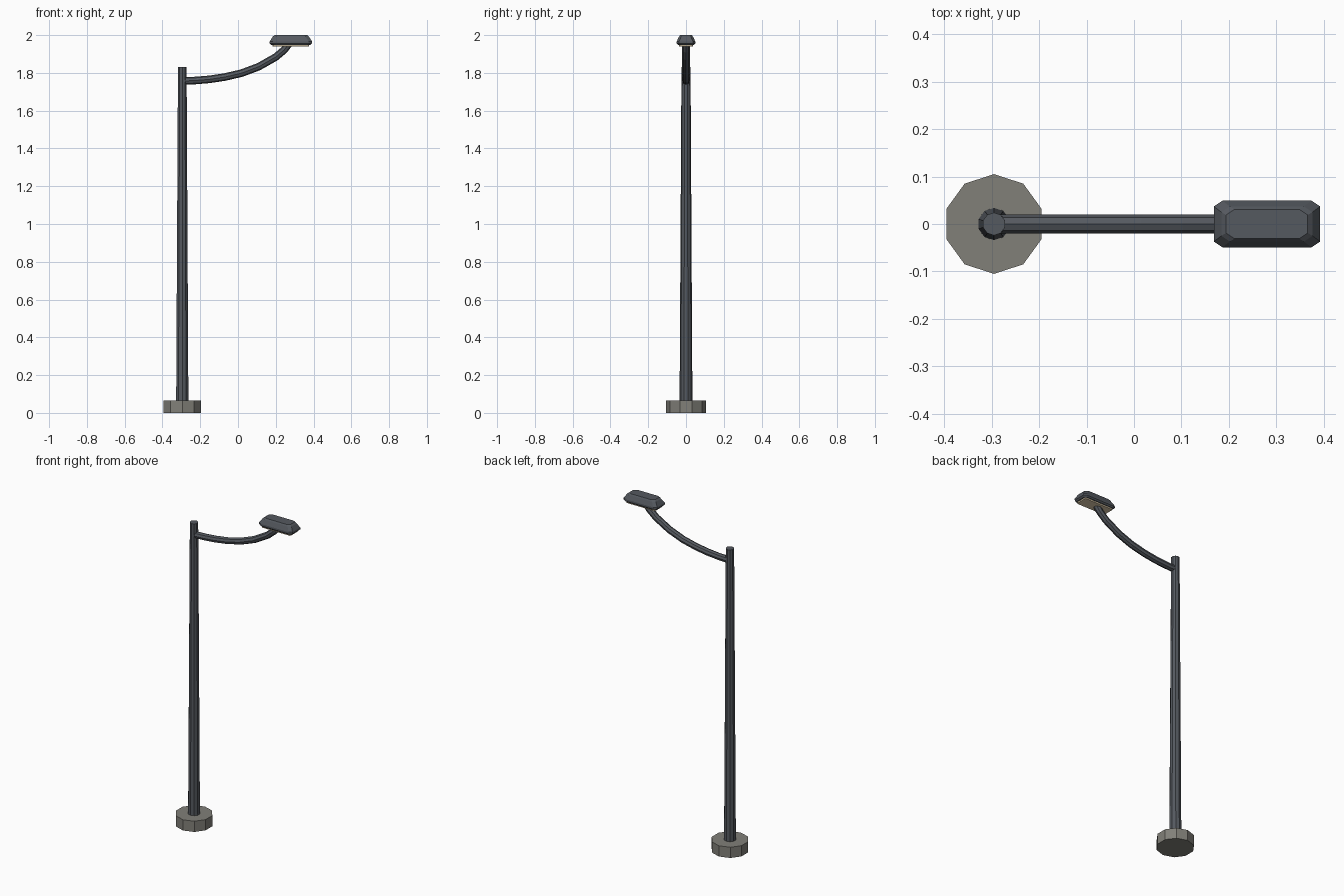
import bpy, bmesh
from math import sin, cos, pi
from mathutils import Vector

if "Cube" in bpy.data.objects:
    bpy.data.objects.remove(bpy.data.objects["Cube"])


def material(name, rgb):
    m = bpy.data.materials.new(name)
    m.diffuse_color = (*rgb, 1)
    m.use_nodes = True
    m.node_tree.nodes["Principled BSDF"].inputs["Base Color"].default_value = m.diffuse_color
    return m


METAL = material("dark_metal", (0.09, 0.1, 0.115))
CONCRETE = material("concrete", (0.22, 0.215, 0.19))
GLASS = material("warm_lens", (0.75, 0.62, 0.42))


def loft(name, rings, mat):
    """Skin a list of equal-length point rings and cap both ends."""
    bm = bmesh.new()
    loops = [[bm.verts.new(p) for p in ring] for ring in rings]
    for a, b in zip(loops, loops[1:]):
        for i in range(len(a)):
            j = (i + 1) % len(a)
            bm.faces.new((a[i], a[j], b[j], b[i]))
    bm.faces.new(loops[0][::-1])
    bm.faces.new(loops[-1])
    bmesh.ops.recalc_face_normals(bm, faces=bm.faces)
    me = bpy.data.meshes.new(name)
    bm.to_mesh(me)
    bm.free()
    me.materials.append(mat)
    ob = bpy.data.objects.new(name, me)
    bpy.context.collection.objects.link(ob)
    return ob


def circle(x, z, r, n=10):
    return [(x + r * cos(pi / 2 + 2 * pi * i / n), r * sin(pi / 2 + 2 * pi * i / n), z)
            for i in range(n)]


def chamfered(x, z, hx, hy, cx, cy):
    """Rectangle with cut corners."""
    pts = [(hx, hy - cy), (hx - cx, hy), (cx - hx, hy), (-hx, hy - cy),
           (-hx, cy - hy), (cx - hx, -hy), (hx - cx, -hy), (hx, cy - hy)]
    return [(x + px, py, z) for px, py in pts]


# concrete footing and tapered pole
PX = -0.295
loft("footing", [circle(PX, 0, 0.105), circle(PX, 0.065, 0.105)], CONCRETE)
loft("pole", [circle(PX, 0.06, 0.034), circle(PX, 1.83, 0.024)], METAL)

# curved arm: octagonal section swept along a rising path
path = [Vector((x, 0, z)) for x, z in (
    (-0.295, 1.757), (-0.22, 1.76), (-0.15, 1.766), (-0.07, 1.778), (0.02, 1.799),
    (0.11, 1.833), (0.2, 1.884), (0.245, 1.922), (0.27, 1.955))]
rings = []
for i, p in enumerate(path):
    t = (path[min(i + 1, len(path) - 1)] - path[max(i - 1, 0)]).normalized()
    up = Vector((-t.z, 0, t.x))
    side = Vector((0, 1, 0))
    rings.append([p + 0.02 * (up * cos(k * pi / 4) + side * sin(k * pi / 4))
                  for k in range(8)])
loft("arm", rings, METAL)

# lamp housing with bevelled edges
LX = 0.28
loft("lamp_head", [chamfered(LX, z, hx, hy, 0.018, 0.012) for z, hx, hy in (
    (1.948, 0.103, 0.042), (1.956, 0.112, 0.049), (1.967, 0.112, 0.049),
    (1.992, 0.096, 0.037), (2.0, 0.086, 0.031))], METAL)

# light panel underneath
loft("lens", [chamfered(LX, z, 0.097, 0.037, 0.004, 0.004) for z in (1.94, 1.95)], GLASS)
